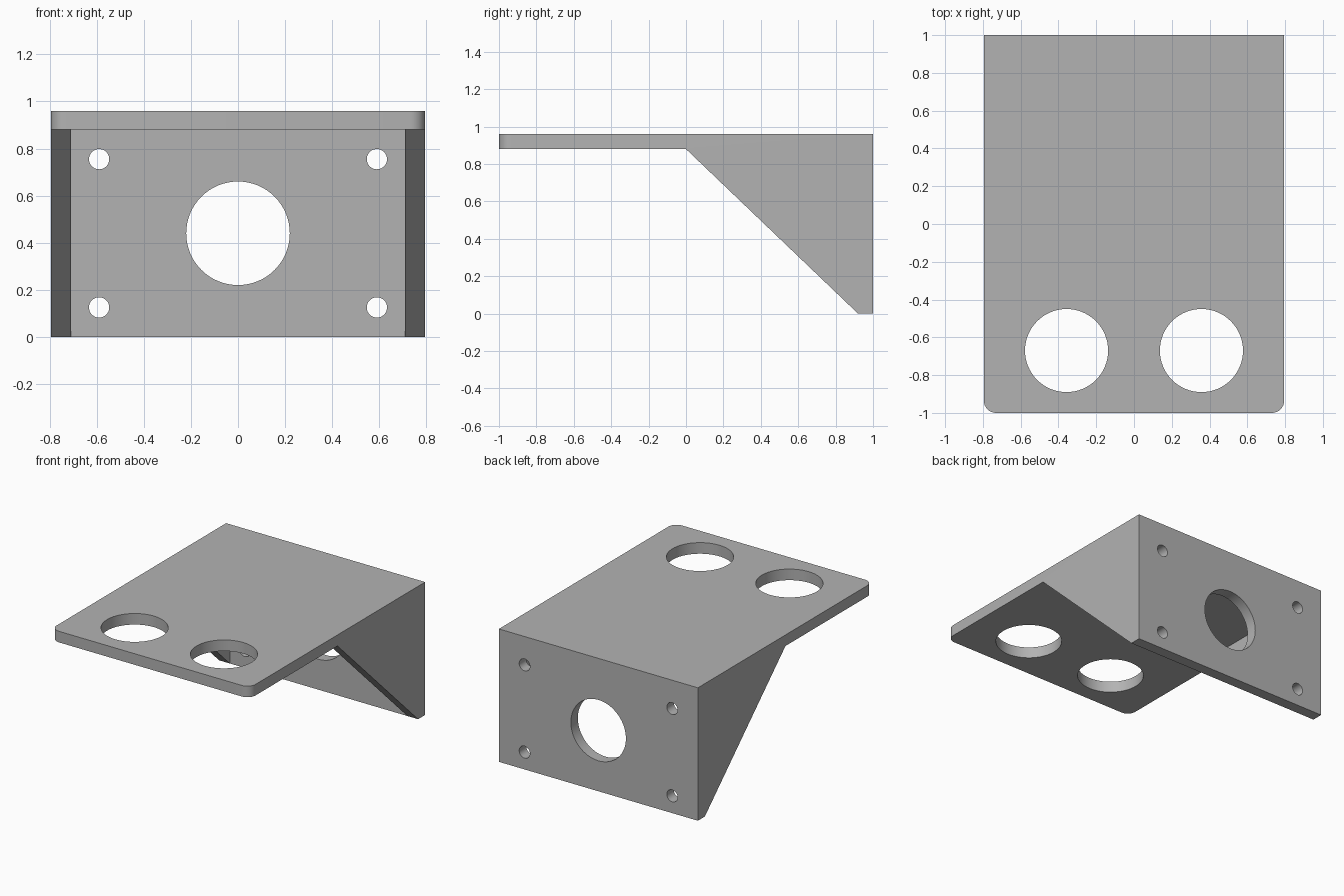
import bpy, bmesh
from math import radians, pi
from mathutils import Matrix

default = bpy.data.objects.get("Cube")
if default:
    bpy.data.objects.remove(default, do_unlink=True)

HALF_W, WALL, HEIGHT = 0.795, 0.08, 0.96

grey = bpy.data.materials.new("plain grey")
grey.use_nodes = True
grey.diffuse_color = (0.45, 0.45, 0.45, 1)
grey.node_tree.nodes["Principled BSDF"].inputs["Base Color"].default_value = (0.45, 0.45, 0.45, 1)


def add_object(name, bm):
    bmesh.ops.recalc_face_normals(bm, faces=bm.faces[:])
    mesh = bpy.data.meshes.new(name)
    bm.to_mesh(mesh)
    bm.free()
    mesh.materials.append(grey)
    obj = bpy.data.objects.new(name, mesh)
    bpy.context.collection.objects.link(obj)
    return obj


def prism(name, profile, half_width, corner=0):
    """Extrude a y-z side profile across x, optionally rounding the front corners."""
    bm = bmesh.new()
    face = bm.faces.new([bm.verts.new((-half_width, y, z)) for y, z in profile])
    out = bmesh.ops.extrude_face_region(bm, geom=[face])["geom"]
    moved = [v for v in out if isinstance(v, bmesh.types.BMVert)]
    bmesh.ops.translate(bm, vec=(2 * half_width, 0, 0), verts=moved)
    if corner:
        front = [e for e in bm.edges if all(v.co.y < -0.99 for v in e.verts)
                 and abs(e.verts[0].co.x - e.verts[1].co.x) < 0.01]
        bmesh.ops.bevel(bm, geom=front, offset=corner, segments=8,
                        profile=0.5, affect='EDGES')
    return add_object(name, bm)


def drill(name, centre, radius, along_y=False):
    bm = bmesh.new()
    turn = Matrix.Rotation(pi / 2, 4, 'X') if along_y else Matrix()
    bmesh.ops.create_cone(bm, cap_ends=True, segments=64, radius1=radius,
                          radius2=radius, depth=0.3,
                          matrix=Matrix.Translation(centre) @ turn)
    return add_object(name, bm)


# Bracket: shelf, back wall and sloping side gussets share one side profile
under = HEIGHT - WALL
bracket = prism("bracket", [(-1, HEIGHT), (1, HEIGHT), (1, 0), (1 - WALL, 0),
                            (0, under), (-1, under)], HALF_W, corner=0.065)

# Hollow between the gussets, then the round holes
cutters = [prism("cavity_cutter", [(0, under), (1 - WALL, under),
                                   (1 - WALL, -0.5), (0, -0.5)], HALF_W - WALL - 0.005)]
cutters.append(drill("motor_hole_cutter", (0, 0.96, 0.44), 0.22, True))
for x in (-1, 1):
    cutters.append(drill("shelf_hole_cutter", (x * 0.357, -0.67, 0.92), 0.22))
    for z in (0.125, 0.755):
        cutters.append(drill("screw_hole_cutter", (x * 0.59, 0.96, z), 0.043, True))

for cutter in cutters:
    mod = bracket.modifiers.new(cutter.name, 'BOOLEAN')
    mod.operation = 'DIFFERENCE'
    mod.solver = 'EXACT'
    mod.object = cutter
    cutter.hide_render = True
    cutter.hide_set(True)

# Bake the cuts, remove the helpers and smooth only the curved walls
bpy.context.view_layer.update()
graph = bpy.context.evaluated_depsgraph_get()
cut_mesh = bpy.data.meshes.new_from_object(bracket.evaluated_get(graph))
bracket.modifiers.clear()
bracket.data = cut_mesh
for cutter in cutters:
    bpy.data.objects.remove(cutter, do_unlink=True)

bpy.ops.object.select_all(action='DESELECT')
bracket.select_set(True)
bpy.context.view_layer.objects.active = bracket
bpy.ops.object.shade_smooth_by_angle(angle=radians(30))
